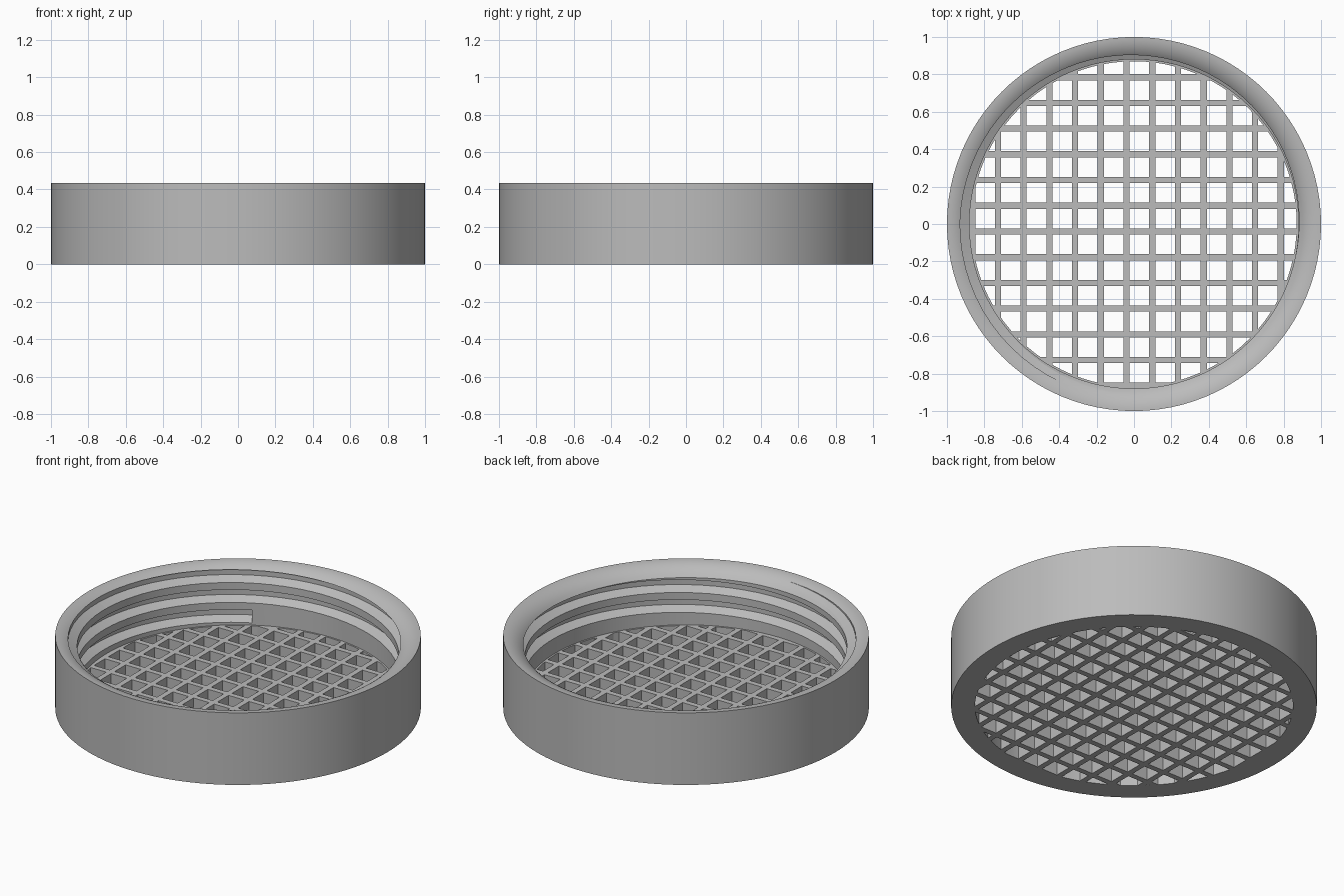
import bpy, bmesh
from math import cos, sin, radians, sqrt, pi

if "Cube" in bpy.data.objects:
    bpy.data.objects.remove(bpy.data.objects["Cube"], do_unlink=True)

SEG = 96
HEIGHT, FLOOR = 0.435, 0.09
BORE, HOLE = 0.88, 0.87           # inner wall and mesh opening radii
LIP = 0.15                        # rounded lead-in radius
PITCH, BAR, GRID, SHIFT = 0.12, 0.033, 0.1375, -0.04

grey = bpy.data.materials.new("grey_plastic")
grey.use_nodes = True
colour = (0.5, 0.5, 0.5, 1)
grey.diffuse_color = colour
bsdf = next(n for n in grey.node_tree.nodes if n.type == 'BSDF_PRINCIPLED')
bsdf.inputs["Base Color"].default_value = colour
bsdf.inputs["Roughness"].default_value = 0.6


def finish(bm, name, helper=False):
    bmesh.ops.recalc_face_normals(bm, faces=bm.faces)
    mesh = bpy.data.meshes.new(name)
    bm.to_mesh(mesh)
    bm.free()
    mesh.materials.append(grey)
    obj = bpy.data.objects.new(name, mesh)
    bpy.context.collection.objects.link(obj)
    obj.hide_render = helper
    return obj


def bridge(bm, a, b, closed=True):
    n = len(a)
    for i in range(n if closed else n - 1):
        j = (i + 1) % n
        bm.faces.new((a[i], a[j], b[j], b[i]))


def lathe(name, profile, helper=False):
    """Closed solid: rings for each (radius, z), capped at both ends."""
    bm = bmesh.new()
    rings = [[bm.verts.new((r * cos(2 * pi * i / SEG), r * sin(2 * pi * i / SEG), z))
              for i in range(SEG)] for r, z in profile]
    for a, b in zip(rings, rings[1:]):
        bridge(bm, a, b)
    bm.faces.new(rings[0])
    bm.faces.new(rings[-1])
    return finish(bm, name, helper)


def boolean(target, cutter, operation):
    mod = target.modifiers.new(operation.lower(), 'BOOLEAN')
    mod.operation = operation
    mod.solver = 'EXACT'
    mod.object = cutter
    bpy.ops.object.select_all(action='DESELECT')
    bpy.context.view_layer.objects.active = target
    target.select_set(True)
    bpy.ops.object.modifier_apply(modifier=mod.name)
    bpy.data.objects.remove(cutter, do_unlink=True)


# Lid cup: straight outside, rounded lead-in lip, plain bore, flat floor
steps = 8
lip = []
for i in range(steps + 1):
    d = (1 - BORE) * i / steps
    lip.append((1 - d, HEIGHT - LIP + sqrt(LIP ** 2 - d ** 2)))
lid = lathe("mesh_lid", [(1, 0)] + lip + [(BORE, FLOOR)])

# Helical groove that leaves the internal screw thread
bm = bmesh.new()
section = [(0.93, 0), (0.93, -0.03), (0.86, -0.065), (0.86, 0.03)]
loops = []
for deg in range(-600, 271, 5):
    a = radians(deg)
    top = 0.358 + PITCH * deg / 360
    loops.append([bm.verts.new((r * cos(a), r * sin(a), top + z)) for r, z in section])
for a, b in zip(loops, loops[1:]):
    bridge(bm, a, b)
bm.faces.new(loops[0])
bm.faces.new(loops[-1])
groove = finish(bm, "thread_groove_cutter", True)
boolean(lid, groove, 'DIFFERENCE')

# Square mesh openings, trimmed to the round floor
bm = bmesh.new()
size = GRID - BAR
for i in range(-6, 7):
    for j in range(-6, 7):
        x, y = (SHIFT + GRID * (k + 0.5) for k in (i, j))
        if sqrt(max(abs(x) - size / 2, 0) ** 2 + max(abs(y) - size / 2, 0) ** 2) > HOLE - 0.004:
            continue
        cube = bmesh.ops.create_cube(bm, size=1)["verts"]
        bmesh.ops.scale(bm, vec=(size, size, 0.3), verts=cube)
        bmesh.ops.translate(bm, vec=(x, y, 0.05), verts=cube)
openings = finish(bm, "mesh_opening_cutter", True)
trim = lathe("opening_trim", [(HOLE, -0.05), (HOLE, FLOOR + 0.03)], True)
boolean(openings, trim, 'INTERSECT')
boolean(lid, openings, 'DIFFERENCE')

# Smooth round walls, keep thread and mesh edges sharp
bpy.ops.object.select_all(action='DESELECT')
lid.select_set(True)
bpy.context.view_layer.objects.active = lid
bpy.ops.object.shade_smooth_by_angle(angle=radians(20))
